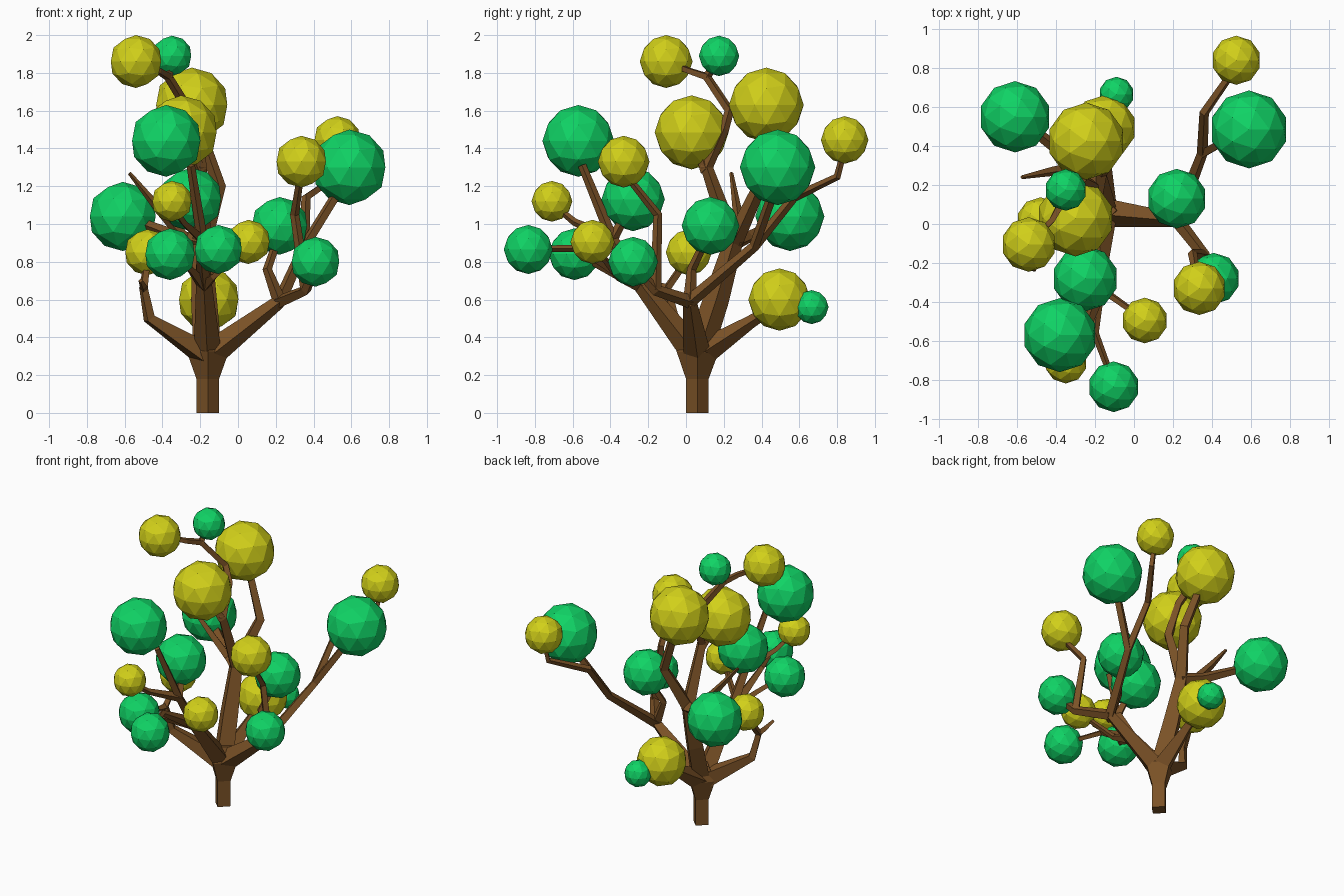
import bpy, bmesh, math
from mathutils import Vector, Matrix


def material(name, color):
    m = bpy.data.materials.new(name)
    m.diffuse_color = (*color, 1)
    return m


BARK = material("bark", (0.20, 0.085, 0.02))
GREEN = material("green_leaf", (0.005, 0.65, 0.13))
YELLOW = material("yellow_leaf", (0.64, 0.63, 0.01))


def finish(name, bm, mat):
    bmesh.ops.recalc_face_normals(bm, faces=bm.faces[:])
    me = bpy.data.meshes.new(name)
    bm.to_mesh(me)
    bm.free()
    me.materials.append(mat)
    ob = bpy.data.objects.new(name, me)
    bpy.context.collection.objects.link(ob)
    return ob


def limb(name, path):
    """Four-sided tapered tube through (x, y, z, radius) points."""
    pts = [Vector(p[:3]) for p in path]
    bm = bmesh.new()
    rings = []
    side = None
    for i, p in enumerate(pts):
        d_in = (p - pts[max(i - 1, 0)]).normalized()
        d_out = (pts[min(i + 1, len(pts) - 1)] - p).normalized()
        t = (d_in + d_out).normalized()
        side = side or (Vector((1, 0, 0)) if abs(t.x) < 0.8 else Vector((0, 1, 0)))
        side = (side - t * side.dot(t)).normalized()
        up = t.cross(side)
        r = path[i][3]
        rings.append([bm.verts.new(p + r * (side * math.cos(a) + up * math.sin(a)))
                      for a in (k * math.pi / 2 for k in range(4))])
    for a, b in zip(rings, rings[1:]):
        for k in range(4):
            bm.faces.new((a[k], a[(k + 1) % 4], b[(k + 1) % 4], b[k]))
    bm.faces.new(rings[0])
    bm.faces.new(rings[-1])
    return finish(name, bm, BARK)


# Shared fork points
CROTCH = (-0.16, 0.06, 0.30, 0.075)
RIGHT = (0.22, 0.02, 0.59, 0.036)
RIGHT_FRONT = (0.36, -0.16, 0.65, 0.03)
RIGHT_BACK = (0.35, 0.36, 0.88, 0.028)
LEFT = (-0.50, -0.10, 0.66, 0.025)
FRONT_LOW = (-0.18, -0.24, 0.68, 0.042)
FRONT_HIGH = (-0.19, -0.39, 0.92, 0.03)
BACK = (-0.19, 0.25, 0.90, 0.05)
CROWN = (-0.37, 0.11, 1.78, 0.024)

# Trunk with flared fork
limb("trunk", [(-0.16, 0.06, 0, 0.06), (-0.16, 0.06, 0.18, 0.06),
               (-0.16, 0.06, 0.32, 0.11), (-0.16, 0.07, 0.42, 0.07)])

# Main limbs
limb("right_limb", [CROTCH, RIGHT])
limb("left_limb", [CROTCH, (-0.47, -0.07, 0.50, 0.034), LEFT, (-0.48, 0.01, 0.82, 0.02)])
limb("front_limb", [CROTCH, FRONT_LOW, FRONT_HIGH, (-0.25, -0.55, 1.31, 0.022)])
limb("back_limb", [CROTCH, (-0.18, 0.16, 0.6, 0.068), BACK])
limb("low_back_limb", [CROTCH, (-0.155, 0.34, 0.48, 0.035), (-0.15, 0.5, 0.58, 0.025),
                       (-0.09, 0.66, 0.56, 0.015)])

# Branches off each limb
branches = {
    "right_front_branch": [RIGHT, RIGHT_FRONT, (0.41, -0.28, 0.78, 0.02)],
    "right_front_tall_branch": [RIGHT_FRONT, (0.30, -0.15, 1.05, 0.024), (0.33, -0.31, 1.25, 0.018)],
    "right_middle_branch": [RIGHT, (0.155, 0.03, 0.76, 0.025), (0.22, 0.12, 0.95, 0.02)],
    "right_back_branch": [RIGHT, RIGHT_BACK, (0.56, 0.48, 1.22, 0.026)],
    "right_back_tall_branch": [RIGHT_BACK, (0.36, 0.57, 1.14, 0.025), (0.52, 0.80, 1.25, 0.02),
                               (0.53, 0.84, 1.40, 0.016)],
    "left_twig": [LEFT, (-0.50, -0.17, 0.67, 0.02), (-0.515, -0.24, 0.70, 0.012)],
    "front_right_branch": [FRONT_LOW, (-0.13, -0.36, 0.72, 0.02), (0.04, -0.48, 0.88, 0.016)],
    "front_left_branch": [FRONT_LOW, (-0.25, -0.42, 0.76, 0.022), (-0.35, -0.57, 0.84, 0.018)],
    "front_tip_branch": [FRONT_LOW, (-0.2, -0.56, 0.87, 0.02), (-0.11, -0.80, 0.87, 0.016)],
    "front_tall_branch": [FRONT_HIGH, (-0.29, -0.59, 1.01, 0.02), (-0.35, -0.7, 1.1, 0.015)],
    "front_inner_branch": [FRONT_HIGH, (-0.23, -0.30, 1.08, 0.018)],
    "back_left_branch": [BACK, (-0.32, 0.33, 0.93, 0.035), (-0.58, 0.53, 1.03, 0.024)],
    "back_left_twig": [(-0.28, 0.29, 0.92, 0.032), (-0.42, 0.27, 1.08, 0.024), (-0.575, 0.24, 1.27, 0.01)],
    "back_tall_branch": [BACK, (-0.10, 0.39, 1.20, 0.036), (-0.22, 0.42, 1.55, 0.028)],
    "crown_branch": [BACK, (-0.20, 0.11, 1.30, 0.034), (-0.21, 0.20, 1.50, 0.028),
                     (-0.26, 0.23, 1.60, 0.026), CROWN, (-0.42, 0.02, 1.81, 0.02),
                     (-0.52, -0.08, 1.85, 0.016)],
    "crown_side_branch": [CROWN, (-0.35, 0.17, 1.87, 0.014)],
    "crown_low_branch": [(-0.20, 0.11, 1.28, 0.034), (-0.28, 0.05, 1.45, 0.022)],
}
for name, path in branches.items():
    limb(name, path)


# Leaf balls: x, y, z, radius
def leaf_balls(name, mat, balls):
    for i, (x, y, z, r) in enumerate(balls):
        bm = bmesh.new()
        bmesh.ops.create_icosphere(bm, subdivisions=2, radius=r,
                                   matrix=Matrix.Translation((x, y, z)))
        finish(f"{name}_{i + 1}", bm, mat)


leaf_balls("green_leaves", GREEN, [
    (-0.35, 0.175, 1.89, 0.107), (-0.38, -0.57, 1.44, 0.19), (0.59, 0.485, 1.30, 0.20),
    (-0.61, 0.55, 1.04, 0.183), (-0.25, -0.28, 1.13, 0.168), (0.22, 0.13, 0.99, 0.153),
    (0.41, -0.28, 0.80, 0.132), (-0.36, -0.59, 0.84, 0.137), (-0.104, -0.835, 0.865, 0.13),
    (-0.09, 0.665, 0.56, 0.09)])
leaf_balls("yellow_leaves", YELLOW, [
    (-0.54, -0.105, 1.86, 0.14), (-0.245, 0.425, 1.63, 0.198), (-0.30, 0.03, 1.485, 0.196),
    (0.525, 0.84, 1.445, 0.126), (0.335, -0.33, 1.33, 0.137), (-0.35, -0.71, 1.12, 0.108),
    (0.055, -0.495, 0.905, 0.117), (-0.48, 0.015, 0.85, 0.122), (-0.155, 0.495, 0.60, 0.165)])
